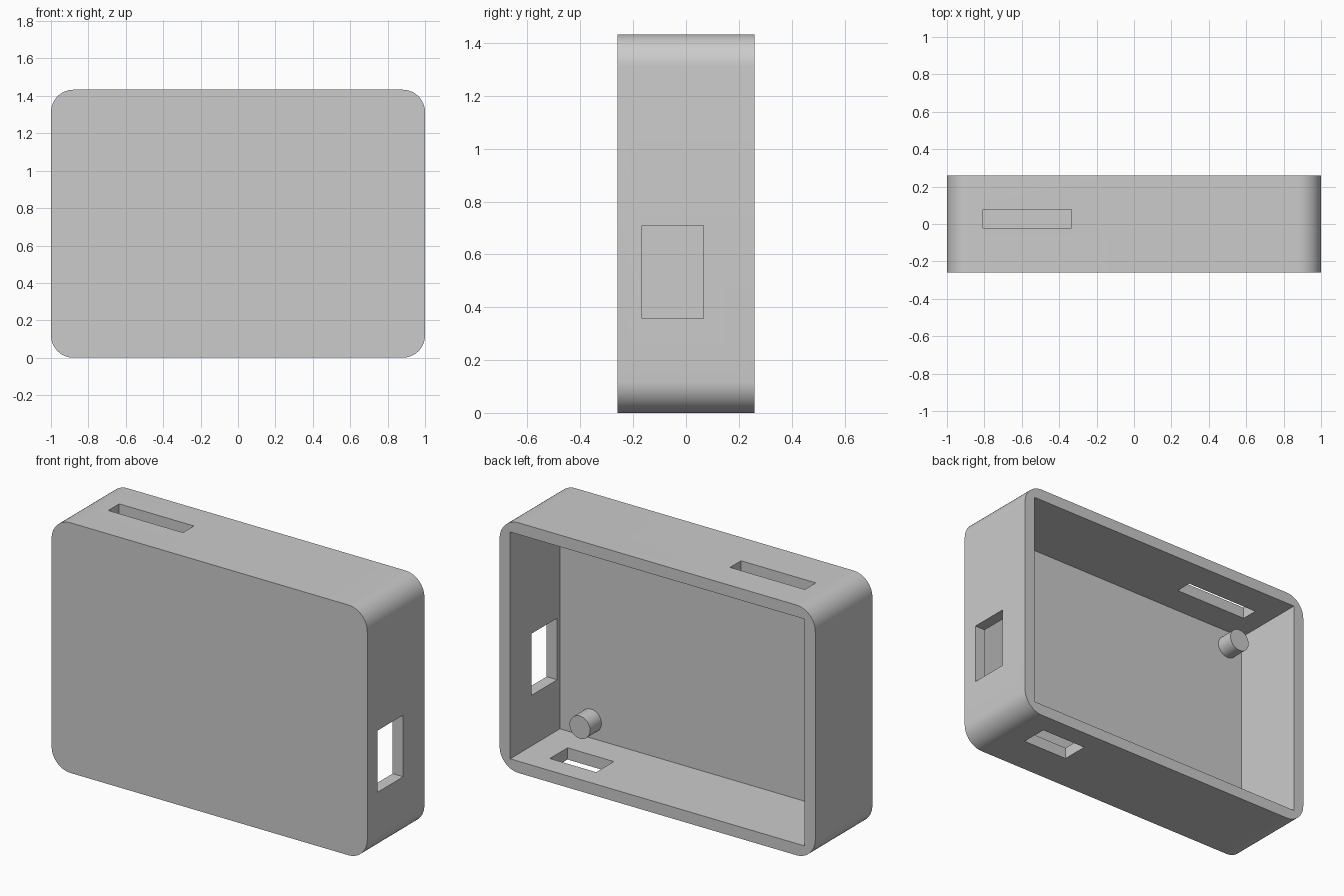
import bpy
import bmesh
import math

if "Cube" in bpy.data.objects:
    bpy.data.objects.remove(bpy.data.objects["Cube"], do_unlink=True)

W, D, H = 2.0, 0.517, 1.433      # outer size
WALL, RADIUS = 0.067, 0.12
BACK, FLOOR = D / 2, -D / 2 + WALL

grey = bpy.data.materials.new("light_grey_plastic")
grey.use_nodes = True
colour = (0.6, 0.6, 0.6, 1)
grey.diffuse_color = colour
grey.node_tree.nodes["Principled BSDF"].inputs["Base Color"].default_value = colour


def box(name, xs, ys, zs):
    """Box spanning the given (min, max) ranges."""
    spans = (xs, ys, zs)
    bpy.ops.mesh.primitive_cube_add(size=1, location=[sum(s) / 2 for s in spans])
    obj = bpy.context.object
    obj.name = name
    obj.scale = [s[1] - s[0] for s in spans]
    bpy.ops.object.transform_apply(location=True, rotation=False, scale=True)
    return obj


def finish(obj):
    obj.data.materials.clear()
    obj.data.materials.append(grey)
    bpy.ops.object.select_all(action="DESELECT")
    obj.select_set(True)
    bpy.context.view_layer.objects.active = obj
    bpy.ops.object.shade_smooth_by_angle(angle=math.radians(30))


# Shell with four rounded corners running front to back
shell = box("case_shell", (-W / 2, W / 2), (-D / 2, D / 2), (0, H))
bm = bmesh.new()
bm.from_mesh(shell.data)
corners = [e for e in bm.edges if abs(e.verts[0].co.y - e.verts[1].co.y) > D / 2]
bmesh.ops.bevel(bm, geom=corners, offset=RADIUS, segments=12, profile=0.5, affect="EDGES")
bm.to_mesh(shell.data)
bm.free()

# Cavity open at the back, and the port openings in the walls
cutters = [
    box("cavity_cutter", (-W / 2 + WALL, W / 2 - WALL), (FLOOR, BACK + 0.1), (WALL, H - WALL)),
    box("side_port_cutter", (W / 2 - 0.1, W / 2 + 0.1), (-0.167, 0.067), (0.357, 0.71)),
    box("top_slot_cutter", (-0.807, -0.333), (-0.022, 0.077), (H - 0.1, H + 0.1)),
    box("bottom_slot_cutter", (0.473, 0.767), (-0.023, 0.137), (-0.1, 0.1)),
]
for cutter in cutters:
    cutter.hide_render = True
    bpy.context.view_layer.objects.active = shell
    cut = shell.modifiers.new("cut", "BOOLEAN")
    cut.operation = "DIFFERENCE"
    cut.solver = "EXACT"
    cut.object = cutter
    bpy.ops.object.modifier_apply(modifier=cut.name)
    bpy.data.objects.remove(cutter, do_unlink=True)
finish(shell)

# Mounting posts standing on the inside of the front panel
LENGTH, SINK = 0.103, 0.02
for side, x in (("left", 0.735), ("right", -0.833)):
    for level, z in (("lower", 0.168), ("upper", 1.266)):
        bpy.ops.mesh.primitive_cylinder_add(
            vertices=40, radius=0.065, depth=LENGTH + SINK,
            location=(x, FLOOR + (LENGTH - SINK) / 2, z),
            rotation=(math.pi / 2, 0, 0))
        post = bpy.context.object
        post.name = f"{level}_{side}_post"
        finish(post)
